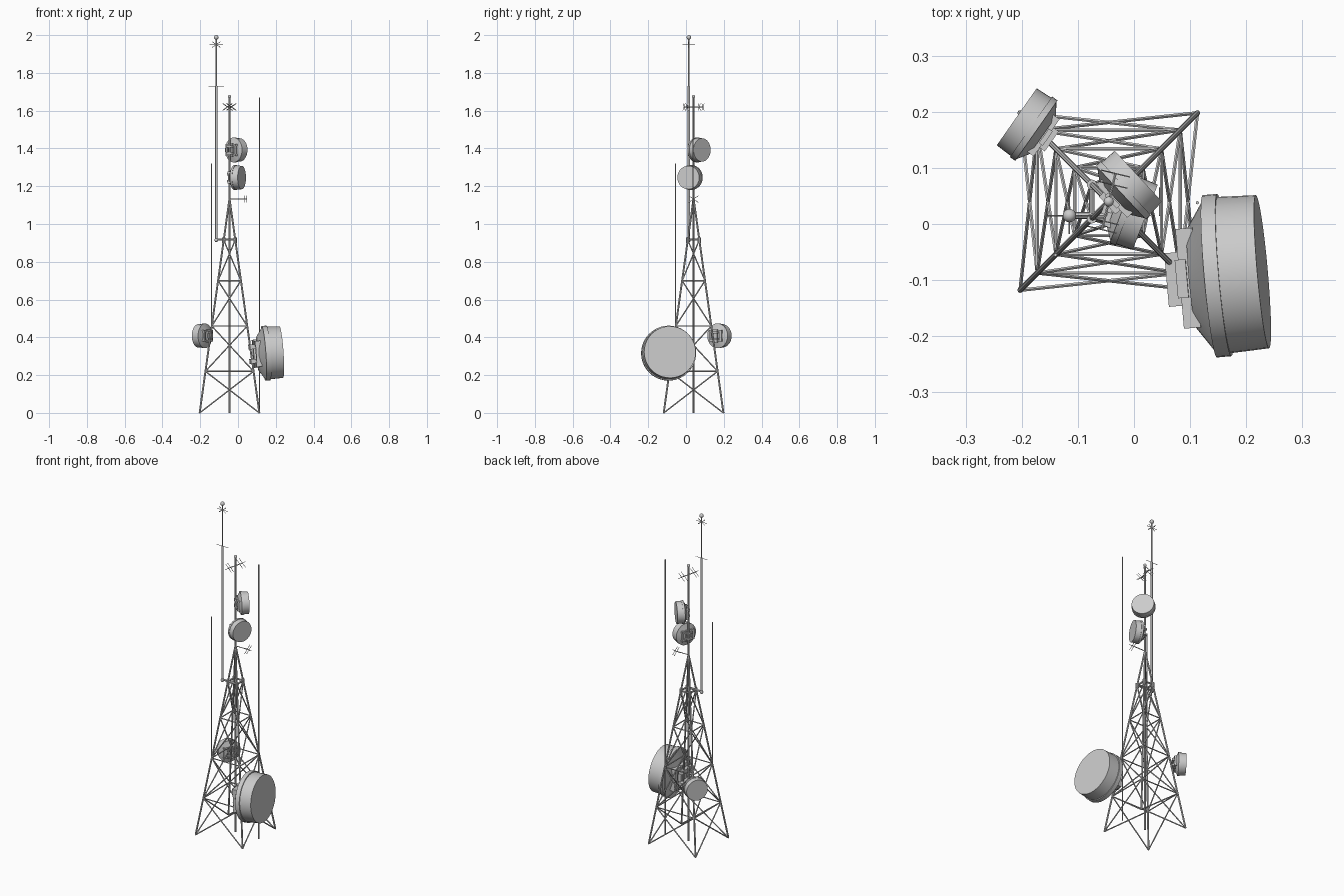
import bpy, bmesh, math
from mathutils import Vector, Matrix

if "Cube" in bpy.data.objects:
    bpy.data.objects.remove(bpy.data.objects["Cube"])

CX, CY, APEX, BASE = -0.045, 0.04, 1.135, 0.158


def finish(name, bm):
    mesh = bpy.data.meshes.new(name)
    bmesh.ops.recalc_face_normals(bm, faces=bm.faces)
    bm.to_mesh(mesh)
    bm.free()
    ob = bpy.data.objects.new(name, mesh)
    bpy.context.collection.objects.link(ob)
    bpy.ops.object.select_all(action='DESELECT')
    ob.select_set(True)
    bpy.context.view_layer.objects.active = ob
    bpy.ops.object.shade_smooth_by_angle(angle=math.radians(35))
    return ob


def tube(bm, a, b, r, sides=8):
    a, b = Vector(a), Vector(b)
    d = b - a
    m = Matrix.Translation((a + b) / 2) @ d.to_track_quat('Z', 'Y').to_matrix().to_4x4()
    bmesh.ops.create_cone(bm, cap_ends=True, segments=sides, radius1=r, radius2=r,
                          depth=d.length, matrix=m)


def ball(bm, p, r):
    bmesh.ops.create_uvsphere(bm, u_segments=16, v_segments=10, radius=r,
                              matrix=Matrix.Translation(p))


def box(bm, centre, size):
    bmesh.ops.create_cube(bm, size=1, matrix=Matrix.Translation(centre) @ Matrix.Diagonal((*size, 1)))


def corner(i, z):
    h = BASE * (1 - z / APEX)
    sx, sy = [(-1, -1), (1, -1), (1, 1), (-1, 1)][i % 4]
    return Vector((CX + sx * h, CY + sy * h, z))


# Tower legs
bm = bmesh.new()
for i in range(4):
    tube(bm, corner(i, 0), corner(i, APEX), 0.005)
finish("tower_legs", bm)

# Horizontal rings and crossed braces on each face
bm = bmesh.new()
levels = [0, 0.22, 0.46, 0.70, 0.915]
for lo, hi in zip(levels, levels[1:]):
    for i in range(4):
        tube(bm, corner(i, hi), corner(i + 1, hi), 0.0035, 6)
        tube(bm, corner(i, lo), corner(i + 1, hi), 0.0035, 6)
        tube(bm, corner(i + 1, lo), corner(i, hi), 0.0035, 6)
finish("tower_braces", bm)

# Central mast
bm = bmesh.new()
tube(bm, (CX, CY, 0), (CX, CY, 1.67), 0.005, 12)
ball(bm, (CX, CY, 1.675), 0.009)
finish("central_mast", bm)

# Tall side mast with its cross elements and ball
mx, my = -0.115, 0.015
bm = bmesh.new()
tube(bm, (mx, my, 0.905), (mx, my, 1.73), 0.006, 12)
tube(bm, (mx, my, 1.73), (mx, my, 1.98), 0.004, 12)
ball(bm, (mx, my, 1.988), 0.012)
tube(bm, (mx - 0.04, my, 1.73), (mx + 0.04, my, 1.73), 0.0015, 6)
for dx, dy, dz in [(0.035, 0, 0), (0, 0.033, 0), (0.022, 0, 0.015), (0.022, 0, -0.015)]:
    d, p = Vector((dx, dy, dz)), Vector((mx, my, 1.95))
    tube(bm, p - d, p + d, 0.0015, 6)
finish("side_mast", bm)

# Bracket carrying the side mast
bm = bmesh.new()
for i in range(4):
    tube(bm, corner(i, 0.918), corner(i + 1, 0.918), 0.005)
    tube(bm, corner(i, 0.918) - Vector((0, 0, 0.018)), corner(i, 0.918) + Vector((0, 0, 0.01)), 0.009, 10)
tube(bm, (mx, my, 0.918), (-0.01, my, 0.918), 0.006)
ball(bm, (mx, my, 0.915), 0.010)
finish("mast_bracket", bm)

# Whip antennas
for name, x, y, lo, hi in [("right_whip", 0.113, 0.038, 0, 1.67), ("left_whip", -0.14, -0.055, 0.44, 1.32)]:
    bm = bmesh.new()
    tube(bm, (x, y, lo), (x, y, hi), 0.003)
    finish(name, bm)


# Boom antennas with crossed elements
def boom(name, start, end, stations, size):
    bm = bmesh.new()
    a, b = Vector(start), Vector(end)
    tube(bm, a, b, 0.0025, 6)
    side = (b - a).cross(Vector((0, 0, 1))).normalized()
    for t in stations:
        p = a.lerp(b, t)
        for s in (-1, 1):
            d = (side + Vector((0, 0, 0.7 * s))) * size
            tube(bm, p - d, p + d, 0.0013, 6)
    finish(name, bm)


boom("upper_boom_antenna", (CX - 0.012, CY - 0.05, 1.62), (CX + 0.012, CY + 0.05, 1.62),
     (0.0, 0.15, 0.8, 1.0), 0.026)
boom("lower_boom_antenna", (CX, CY, 1.132), (0.047, CY, 1.132), (0.86, 0.99), 0.025)


# Drum dish: lathe profile in units of face radius, facing +x, face at the origin
def dish(name, r, face, yaw, pitch=0):
    bm = bmesh.new()
    profile = [(0, 0), (0, 1), (-0.50, 1.02), (-0.50, 1.06), (-0.69, 1.06),
               (-0.69, 1.0), (-0.92, 0.66), (-0.92, 0)]
    verts = [bm.verts.new((x, 0, q)) for x, q in profile]
    edges = [bm.edges.new(p) for p in zip(verts, verts[1:])]
    bmesh.ops.spin(bm, geom=verts + edges, axis=(1, 0, 0), cent=(0, 0, 0),
                   angle=math.tau, steps=40)
    bmesh.ops.remove_doubles(bm, verts=bm.verts, dist=1e-4)
    # mounting frame and mast clamp
    for s in (-1, 1):
        box(bm, (-0.93, s * 0.55, 0), (0.2, 0.2, 1.0))
        box(bm, (-0.95, 0, s * 0.42), (0.2, 1.3, 0.16))
        box(bm, (-1.12, 0, s * 0.28), (0.22, 0.7, 0.18))
    box(bm, (-1.02, 0, 0), (0.14, 0.5, 1.1))
    m = (Matrix.Translation(face) @ Matrix.Rotation(math.radians(yaw), 4, 'Z')
         @ Matrix.Rotation(math.radians(-pitch), 4, 'Y') @ Matrix.Scale(r, 4))
    bmesh.ops.transform(bm, matrix=m, verts=bm.verts)
    finish(name, bm)


dish("large_dish", 0.137, (0.229, -0.085, 0.322), 5, 4)
dish("rear_left_dish", 0.062, (-0.209, 0.191, 0.408), 145)
dish("top_dish", 0.062, (0.008, 0.085, 1.392), 43)
dish("second_dish", 0.062, (0.020, 0.012, 1.246), -21)
